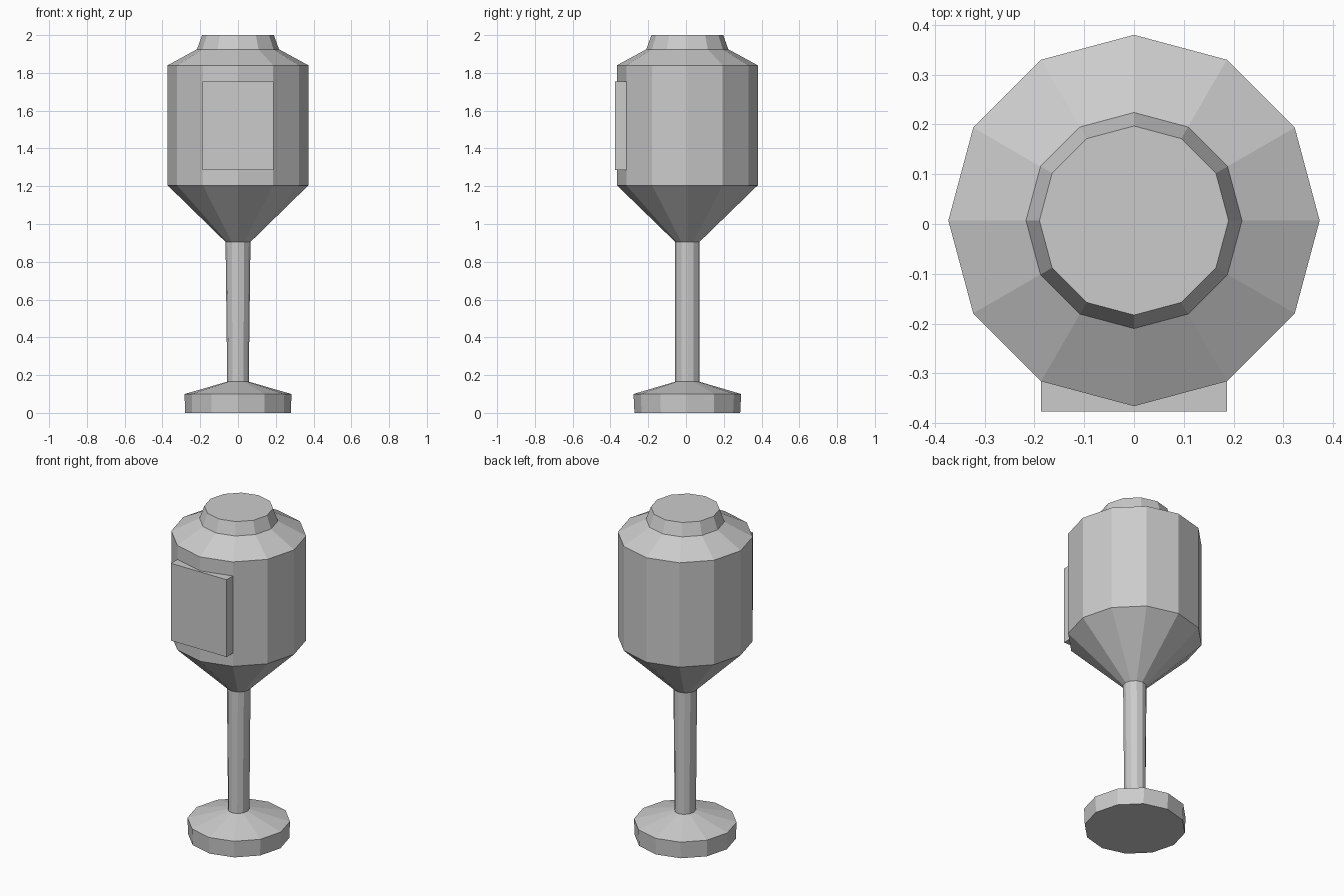
import bpy, bmesh
from math import cos, sin, tau

SIDES = 12
AXIS_Y = 0.007

cube = bpy.data.objects.get("Cube")
if cube:
    bpy.data.objects.remove(cube, do_unlink=True)

grey = bpy.data.materials.new("plain grey")
grey.use_nodes = True
colour = (0.6, 0.6, 0.6, 1)
grey.diffuse_color = colour
grey.node_tree.nodes["Principled BSDF"].inputs["Base Color"].default_value = colour


def add_object(name, bm):
    bmesh.ops.recalc_face_normals(bm, faces=bm.faces)
    mesh = bpy.data.meshes.new(name)
    bm.to_mesh(mesh)
    bm.free()
    mesh.materials.append(grey)
    obj = bpy.data.objects.new(name, mesh)
    bpy.context.collection.objects.link(obj)
    return obj


def turned(name, profile, bottom=False, top=False):
    """Faceted turned part from (x radius, y radius, height) rings."""
    bm = bmesh.new()
    rings = []
    for rx, ry, z in profile:
        angles = [tau * i / SIDES for i in range(SIDES)]
        rings.append([bm.verts.new((rx * cos(a), AXIS_Y + ry * sin(a), z)) for a in angles])
    for low, high in zip(rings, rings[1:]):
        for i in range(SIDES):
            j = (i + 1) % SIDES
            bm.faces.new((low[i], low[j], high[j], high[i]))
    if bottom:
        bm.faces.new(rings[0][::-1])
    if top:
        bm.faces.new(rings[-1])
    return add_object(name, bm)


# Turned parts, stacked from the ground up
turned("foot", [(0.28, 0.28, 0), (0.283, 0.285, 0.1), (0.057, 0.064, 0.165)], bottom=True)
turned("stem", [(0.057, 0.064, 0.165), (0.066, 0.064, 0.905)])
turned("body", [(0.066, 0.064, 0.905), (0.373, 0.373, 1.205),
                (0.373, 0.373, 1.84), (0.217, 0.217, 1.925)])
turned("cap", [(0.217, 0.217, 1.925), (0.19, 0.19, 2)], top=True)

# Flat panel on the front of the body
bm = bmesh.new()
bmesh.ops.create_cube(bm, size=1)
bmesh.ops.scale(bm, vec=(0.374, 0.062, 0.47), verts=bm.verts)
panel = add_object("front_panel", bm)
panel.location = (0, -0.346, 1.52)
